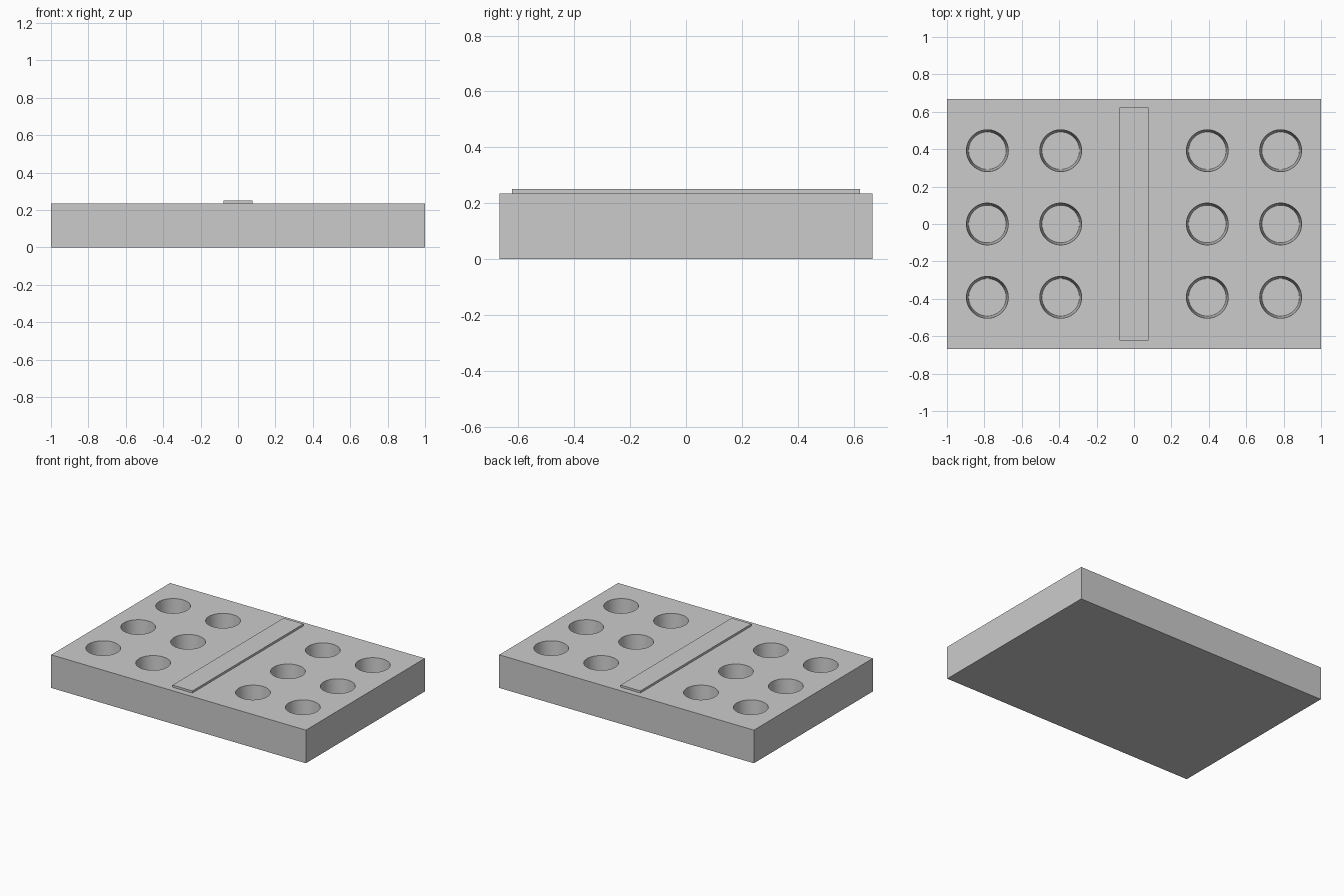
import bpy
import bmesh
import math
from mathutils import Matrix

if "Cube" in bpy.data.objects:
    bpy.data.objects.remove(bpy.data.objects["Cube"], do_unlink=True)

grey = bpy.data.materials.new("plain_grey")
grey.use_nodes = True
colour = (0.6, 0.6, 0.6, 1)
grey.diffuse_color = colour
grey.node_tree.nodes["Principled BSDF"].inputs["Base Color"].default_value = colour

TOP = 0.235
PIT_DEPTH = 0.2
RIM_RADIUS, FLOOR_RADIUS = 0.112, 0.1


def add_object(name, bm):
    mesh = bpy.data.meshes.new(name)
    bm.to_mesh(mesh)
    bm.free()
    mesh.materials.append(grey)
    obj = bpy.data.objects.new(name, mesh)
    bpy.context.collection.objects.link(obj)
    return obj


def add_box(name, width, depth, bottom, top):
    bm = bmesh.new()
    size = Matrix.Diagonal((width, depth, top - bottom, 1))
    place = Matrix.Translation((0, 0, (bottom + top) / 2))
    bmesh.ops.create_cube(bm, size=1, matrix=place @ size)
    return add_object(name, bm)


# Slab and raised centre bar
slab = add_box("tile_slab", 2, 1.334, 0, TOP)
add_box("centre_bar", 0.156, 1.246, TOP - 0.005, 0.25)

# Tapered cutters, extended above the surface along the same slope
over = 0.02
cut_radius = RIM_RADIUS + (RIM_RADIUS - FLOOR_RADIUS) * over / PIT_DEPTH
bm = bmesh.new()
for x in (-0.784, -0.392, 0.392, 0.784):
    for y in (-0.392, 0, 0.392):
        place = Matrix.Translation((x, y, TOP + (over - PIT_DEPTH) / 2))
        bmesh.ops.create_cone(bm, cap_ends=True, segments=48, radius1=FLOOR_RADIUS,
                              radius2=cut_radius, depth=PIT_DEPTH + over, matrix=place)
cutter = add_object("pit_cutter", bm)
cutter.hide_render = True
cutter.hide_set(True)

# Cut the pits, then smooth their round walls
cut = slab.modifiers.new("pits", "BOOLEAN")
cut.operation = "DIFFERENCE"
cut.solver = "EXACT"
cut.object = cutter
bpy.context.view_layer.objects.active = slab
slab.select_set(True)
bpy.ops.object.modifier_apply(modifier=cut.name)
bpy.ops.object.shade_smooth_by_angle(angle=math.radians(30))
bpy.data.objects.remove(cutter, do_unlink=True)
